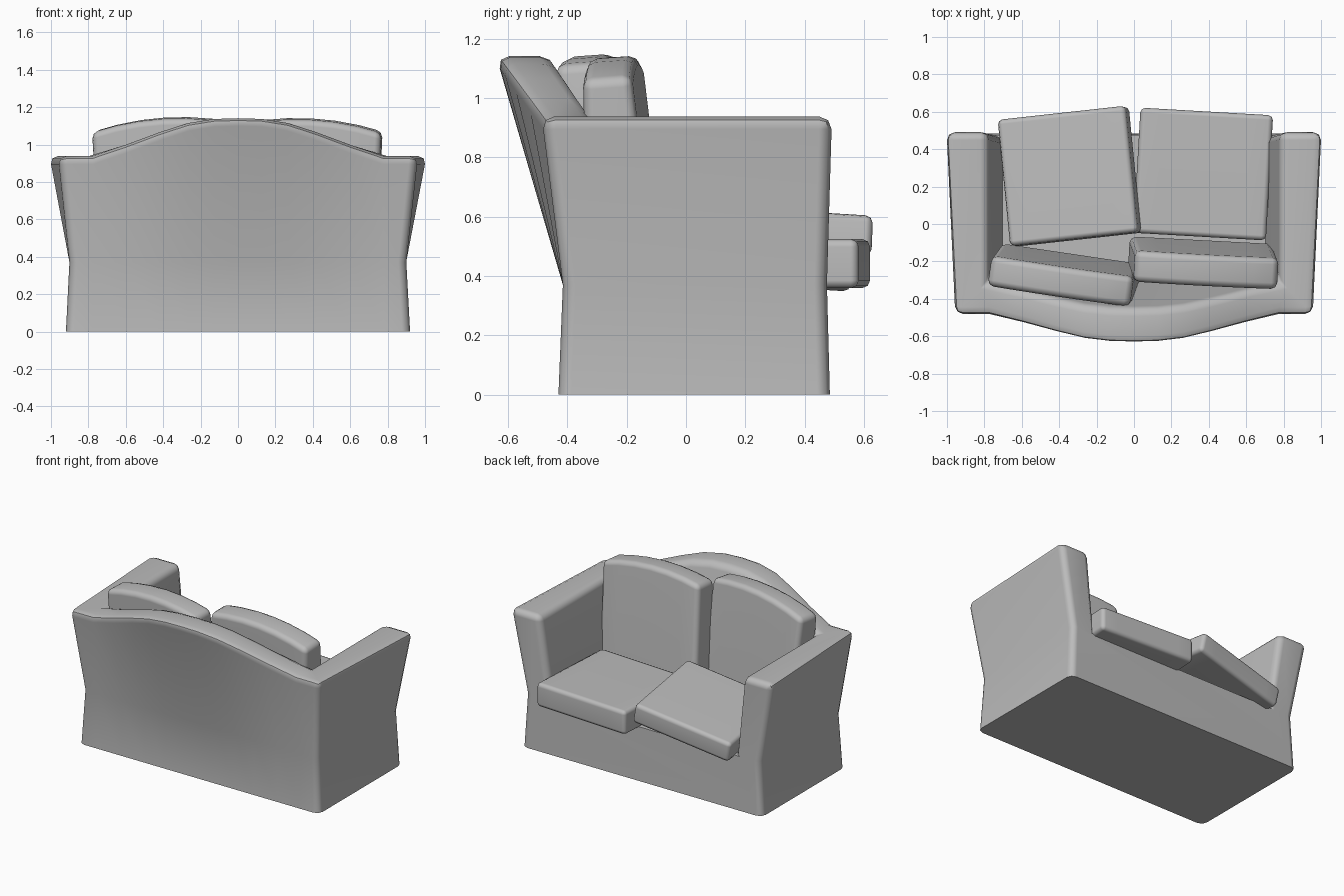
import bpy, bmesh
from math import radians

cube = bpy.data.objects.get("Cube")
if cube:
    bpy.data.objects.remove(cube, do_unlink=True)

fabric = bpy.data.materials.new("grey fabric")
fabric.use_nodes = True
GREY = (0.5, 0.5, 0.5, 1)
fabric.diffuse_color = GREY
for node in fabric.node_tree.nodes:
    if node.type == 'BSDF_PRINCIPLED':
        node.inputs["Base Color"].default_value = GREY
        node.inputs["Roughness"].default_value = 0.8


def finish(bm, name, round_edges, radius):
    """Round the given edges and turn the bmesh into a smooth shaded object."""
    bmesh.ops.bevel(bm, geom=round_edges, offset=radius, segments=2,
                    profile=0.5, affect='EDGES', clamp_overlap=False)
    bmesh.ops.recalc_face_normals(bm, faces=bm.faces[:])
    mesh = bpy.data.meshes.new(name)
    bm.to_mesh(mesh)
    bm.free()
    mesh.materials.append(fabric)
    obj = bpy.data.objects.new(name, mesh)
    bpy.context.collection.objects.link(obj)
    bpy.ops.object.select_all(action='DESELECT')
    obj.select_set(True)
    bpy.context.view_layer.objects.active = obj
    bpy.ops.object.shade_smooth_by_angle(angle=radians(50))
    weighted = obj.modifiers.new("even_shading", 'WEIGHTED_NORMAL')
    weighted.keep_sharp = True
    return obj


def sharp_edges(bm):
    bm.normal_update()
    return [e for e in bm.edges
            if len(e.link_faces) == 2 and e.calc_face_angle(0) > 0.5]


# Sofa frame: cross-sections carried around from one arm front to the other
# Each section: outer bottom, outer waist, outer top, inner top, inner seat
SEAT, ARM, INNER = 0.37, 0.938, 0.78
half = [
    [(0.92, 0.485, 0), (0.90, 0.475, SEAT), (1.01, 0.492, ARM),
     (INNER, 0.492, ARM), (INNER * 0.9, 0.475, SEAT)],
    [(0.92, -0.43, 0), (0.90, -0.415, SEAT), (0.96, -0.487, ARM),
     (INNER, -0.31, ARM), (INNER * 0.9, -0.22, SEAT)],
]
# Crest of the back: position across and share of the full rise
for x, rise in ((INNER, 0), (0.6, 0.3), (0.42, 0.63), (0.27, 0.87), (0.13, 0.98), (0, 1)):
    top = ARM + 0.203 * rise
    half.append([(x, -0.43, 0), (x, -0.415, SEAT), (x, -0.487 - 0.153 * rise, top),
                 (x, -0.31 - 0.14 * rise, top),
                 (x * 0.9, -0.22 - 0.02 * rise, SEAT)])
mirrored = [[(-x, y, z) for x, y, z in s] for s in reversed(half[:-1])]
sections = half + mirrored

bm = bmesh.new()
known = {}


def vert(p):
    key = tuple(round(c, 4) for c in p)
    if key not in known:
        known[key] = bm.verts.new(p)
    return known[key]


def face(points):
    loop = list(dict.fromkeys(vert(p) for p in points))
    if len(loop) > 2:
        bm.faces.new(loop)


for a, b in zip(sections, sections[1:]):
    for k in range(4):
        face((a[k], a[k + 1], b[k + 1], b[k]))
first, last = sections[0], sections[-1]
for s in (first, last):
    face(s[1:])                                     # arm fronts
face((first[0], first[1], first[4], last[4], last[1], last[0]))  # seat apron
face([s[0] for s in sections])                      # underside
face([s[4] for s in sections])                      # seat deck
bmesh.ops.recalc_face_normals(bm, faces=bm.faces[:])


def is_padded(edge):
    """Keep the underside rim and the crease around the seat deck crisp."""
    a, b = (v.co for v in edge.verts)
    on_deck = a.z == b.z and abs(a.z - SEAT) < 0.01
    return max(a.z, b.z) > 0.01 and not (on_deck and min(a.y, b.y) < 0.4)


finish(bm, "sofa_frame", [e for e in sharp_edges(bm) if is_padded(e)], 0.043)


def cushion(name, size, crown, flare, location, angles, radius):
    """Rounded box with a swelling top and a base deepened by the flare."""
    w, d, h = size
    bm = bmesh.new()
    bmesh.ops.create_cube(bm, size=1)
    for v in bm.verts:
        v.co.x, v.co.y, v.co.z = v.co.x * w, v.co.y * d, v.co.z * h
        if v.co.z < 0:
            v.co.y *= flare
    along = [e for e in bm.edges
             if abs(e.verts[0].co.x - e.verts[1].co.x) > w / 2]
    bmesh.ops.subdivide_edges(bm, edges=along, cuts=5, use_grid_fill=True)
    for v in bm.verts:
        if v.co.z > 0:
            v.co.z += crown * (1 - (2 * v.co.x / w) ** 2)
    obj = finish(bm, name, sharp_edges(bm), radius)
    obj.location = location
    obj.rotation_euler = [radians(a) for a in angles]


# Loose seat cushions, one resting on the edge of the other
cushion("seat_cushion_left", (0.71, 0.67, 0.165), 0, 1,
        (0.37, 0.267, 0.442), (0, 0, -3.3), 0.026)
cushion("seat_cushion_right", (0.70, 0.68, 0.14), 0, 1,
        (-0.345, 0.255, 0.496), (-3.5, -10.5, 6.3), 0.026)

# Leaning back cushions
cushion("back_cushion_left", (0.77, 0.165, 0.67), 0.05, 1.4,
        (0.37, -0.222, 0.753), (4, 3, -3), 0.033)
cushion("back_cushion_right", (0.77, 0.16, 0.67), 0.05, 1.4,
        (-0.37, -0.287, 0.758), (4, -3.5, -8.4), 0.033)
